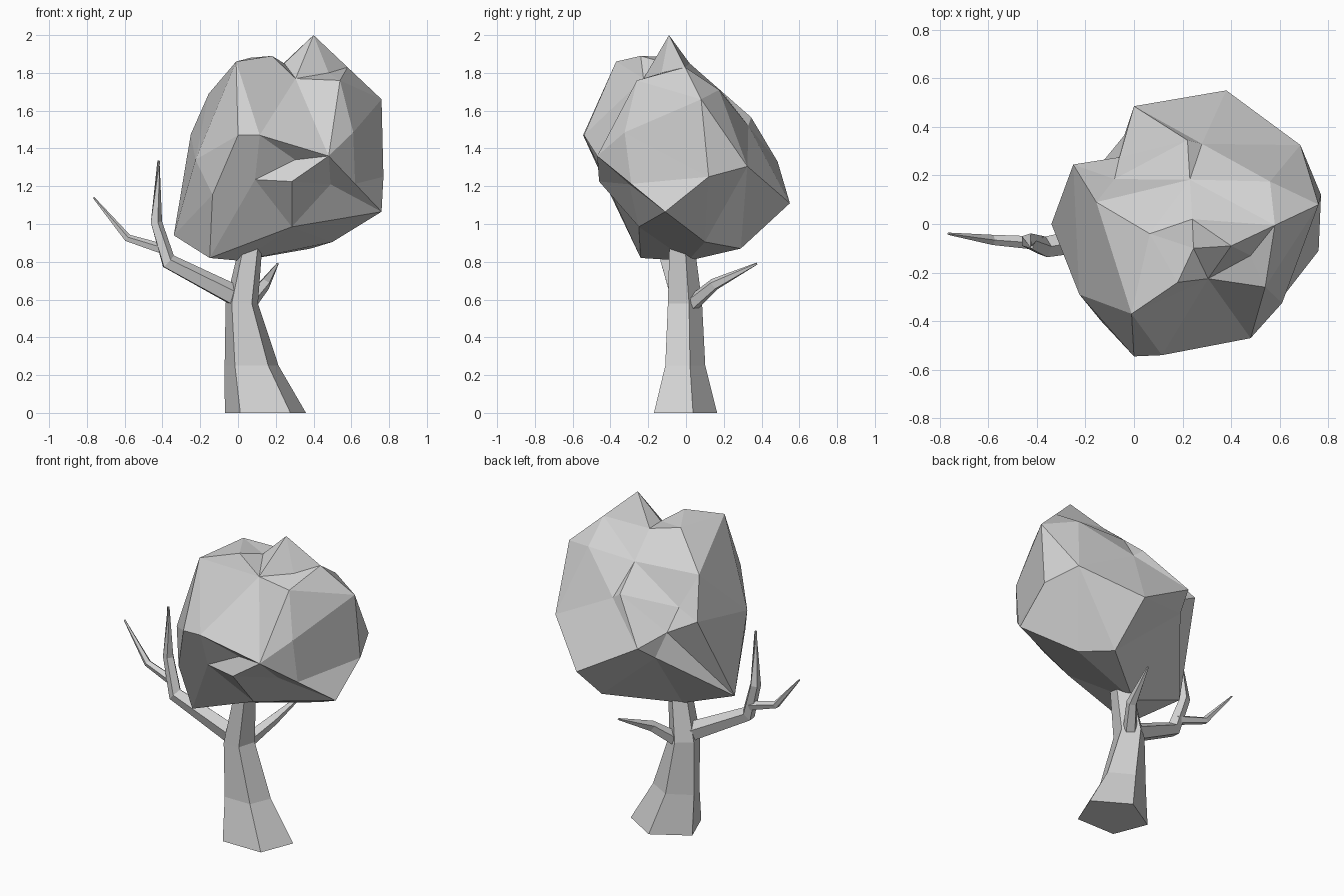
import bpy, bmesh, math
from mathutils import Vector, Quaternion

default_cube = bpy.data.objects.get("Cube")
if default_cube:
    bpy.data.objects.remove(default_cube, do_unlink=True)

# One plain grey for the whole tree
grey = bpy.data.materials.new("plain grey")
grey.use_nodes = True
grey.diffuse_color = (0.65, 0.65, 0.65, 1)
grey.node_tree.nodes["Principled BSDF"].inputs["Base Color"].default_value = grey.diffuse_color


def finish(bm, name):
    """Turn a bmesh into a flat shaded object."""
    bmesh.ops.recalc_face_normals(bm, faces=bm.faces)
    mesh = bpy.data.meshes.new(name)
    bm.to_mesh(mesh)
    bm.free()
    mesh.materials.append(grey)
    obj = bpy.data.objects.new(name, mesh)
    bpy.context.scene.collection.objects.link(obj)
    return obj


def loft(name, stations, sides=5, upright=False):
    """Skin polygon rings along (centre, x radius, y radius) stations."""
    bm = bmesh.new()
    centres = [Vector(station[0]) for station in stations]
    last = len(centres) - 1
    rings = []
    for i, (_, rx, ry) in enumerate(stations):
        tangent = centres[min(i + 1, last)] - centres[max(i - 1, 0)]
        turn = Quaternion() if upright else tangent.to_track_quat("Z", "Y")
        ring = []
        for k in range(sides):
            angle = math.pi / 2 + math.tau * k / sides
            offset = Vector((rx * math.cos(angle), ry * math.sin(angle), 0))
            ring.append(bm.verts.new(centres[i] + turn @ offset))
        rings.append(ring)
    for lower, upper in zip(rings, rings[1:]):
        for k in range(sides):
            n = (k + 1) % sides
            bm.faces.new((lower[k], lower[n], upper[n], upper[k]))
    bm.faces.new(rings[0][::-1])
    bm.faces.new(rings[-1])
    return finish(bm, name)


def branch(name, *stations):
    return loft(name, [(centre, radius, radius) for centre, radius in stations])


def faceted_blob(name, centre, layers):
    """Join points by their directions from the centre, keeping hollows."""
    bm = bmesh.new()
    centre = Vector(centre)
    places = {}
    for layer in layers:
        for point in layer:
            place = Vector(point)
            vert = bm.verts.new((place - centre).normalized())
            places[vert] = place
    bmesh.ops.convex_hull(bm, input=list(bm.verts))
    for vert, place in places.items():
        vert.co = place
    return finish(bm, name)


def midpoint(a, b):
    return Vector(a).lerp(Vector(b), 0.5)


# Trunk: tapering five-sided column with a flared, offset foot
loft("trunk", [
    ((.145, -.02, 0), .226, .185),
    ((.072, -.015, .25), .15, .117),
    ((.02, -.015, .58), .09, .1),
    ((.075, -.03, .93), .06, .07),
], upright=True)

# Branches
branch("right_branch",
       ((0, -.03, .61), .06), ((-.37, -.095, .8), .045),
       ((-.435, -.07, 1.01), .033), ((-.42, -.095, 1.335), .007))
branch("right_twig",
       ((-.38, -.08, .86), .03), ((-.585, -.065, .925), .022),
       ((-.765, -.04, 1.14), .005))
branch("back_branch",
       ((.04, .01, .56), .045), ((.14, .15, .68), .033),
       ((.21, .375, .79), .006))

# Crown: irregular faceted foliage, listed from the top layer down
peak, saddle = (.4, -.09, 2), (.24, .02, 1.85)
back_fold, back_shoulder = (.22, .345, 1.565), (.56, .175, 1.71)
left_shoulder, back_corner = (.76, .08, 1.66), (0, .485, 1.33)
hollow, back_notch = (-.08, .185, 1.5), (-.04, .365, 1.24)
front_brow, front_corner = (.115, -.54, 1.47), (.48, -.47, 1.36)
left_corner, overhang = (.76, -.11, 1.065), (.49, -.3, 1.21)

top = [peak, saddle, (.18, -.24, 1.89), (.065, -.04, 1.88),
       (.245, -.1, 1.85), (-.01, -.37, 1.86),
       (.305, -.225, 1.77), (.48, -.13, 1.8)]
shoulder = [back_fold, back_shoulder, left_shoulder, hollow,
            (.54, -.26, 1.76), (-.155, .09, 1.69)]
waist = [front_brow, front_corner, back_corner, (.61, -.325, 1.485),
         (0, -.545, 1.47), (-.225, -.29, 1.34), (-.25, .245, 1.475),
         (.685, .325, 1.305), (.77, .12, 1.25)]
skirt = [left_corner, overhang, back_notch, (-.135, -.4, 1.155),
         (.09, -.43, 1.235), (.285, -.46, 1.225), (.38, .55, 1.11)]
underside = [(-.34, 0, .94), (-.15, -.24, .82), (.015, .01, .805),
             (.385, .29, .87), (.5, .1, .905), (.285, -.25, .985)]

# Creases that must run straight between two corners of the crown
creases = [midpoint(a, b) for a, b in (
    (peak, left_shoulder), (saddle, back_fold),
    (back_corner, back_shoulder), (hollow, back_notch),
    (front_corner, left_corner), (front_brow, overhang))]

faceted_blob("crown", (.2, 0, 1.35),
             [top, shoulder, waist, skirt, underside, creases])
